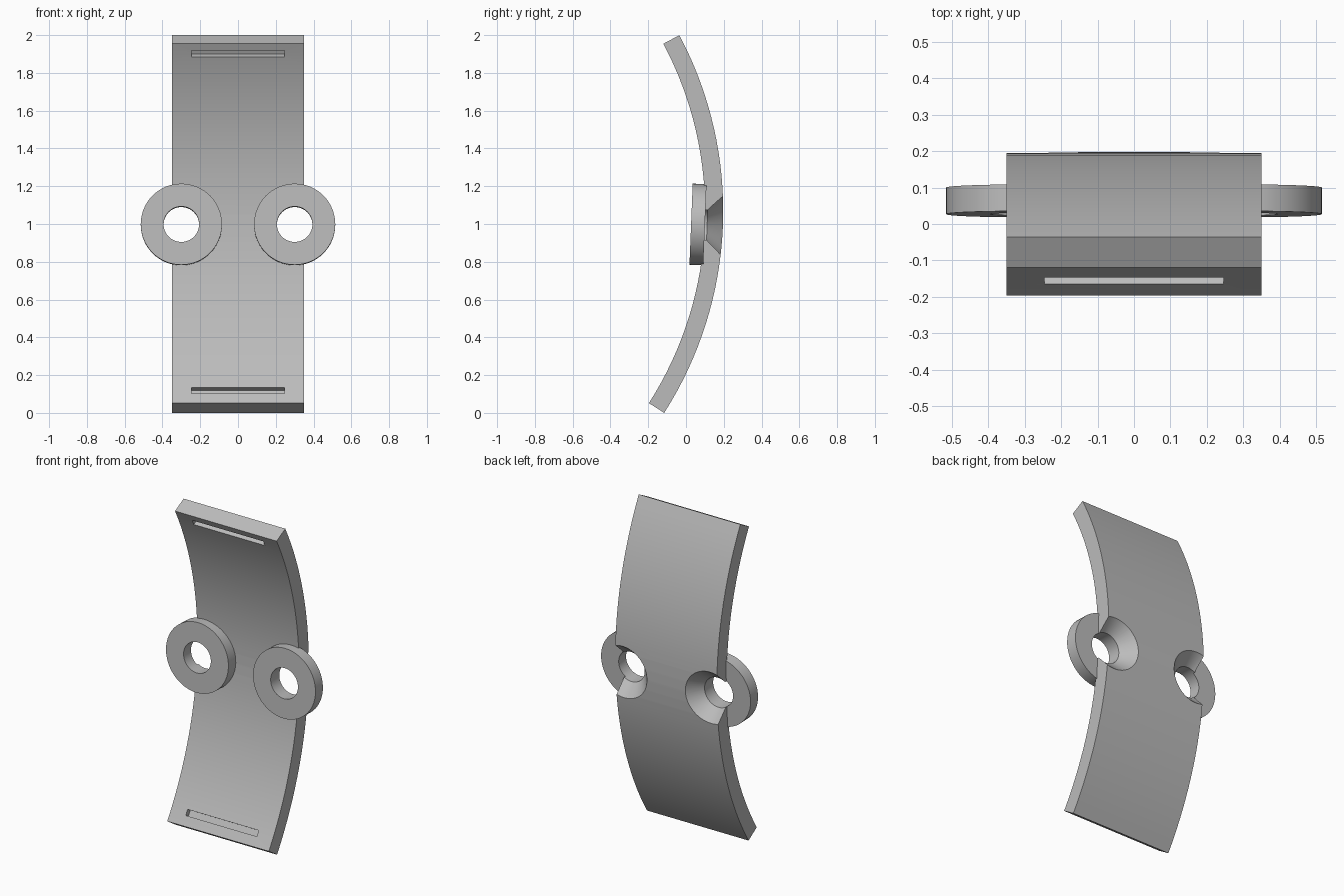
import bpy, bmesh
from math import sin, cos, radians
from mathutils import Matrix, Vector

old = bpy.data.objects.get("Cube")
if old:
    bpy.data.objects.remove(old, do_unlink=True)

grey = bpy.data.materials.new("plain grey")
grey.use_nodes = True
color = (0.5, 0.5, 0.5, 1)
grey.diffuse_color = color
grey.node_tree.nodes["Principled BSDF"].inputs["Base Color"].default_value = color

# Arc of the strap in the side plane
CY, CZ = -1.786, 1.0685
R_OUT, R_IN = 1.983, 1.887
A_LOW, A_HIGH = radians(-32.6), radians(28.0)
HALF_W = 0.35
TILT = radians(2.3)
HOLE_R = 0.094


def arc_point(radius, angle):
    return CY + radius * cos(angle), CZ + radius * sin(angle)


def finish(name, bm):
    bmesh.ops.recalc_face_normals(bm, faces=bm.faces)
    mesh = bpy.data.meshes.new(name)
    bm.to_mesh(mesh)
    bm.free()
    obj = bpy.data.objects.new(name, mesh)
    bpy.context.collection.objects.link(obj)
    mesh.materials.append(grey)
    return obj


def lathe(name, profile, x, closed=False, sides=64):
    """Spin (radius, depth) points about the tilted front-to-back axis."""
    bm = bmesh.new()
    rings = [[bm.verts.new((r * cos(i * 6.2831853 / sides), d,
                            r * sin(i * 6.2831853 / sides)))
              for i in range(sides)] for r, d in profile]
    pairs = list(zip(rings, rings[1:]))
    if closed:
        pairs.append((rings[-1], rings[0]))
    else:
        bm.faces.new(rings[0])
        bm.faces.new(rings[-1])
    for a, b in pairs:
        for i in range(sides):
            j = (i + 1) % sides
            bm.faces.new((a[i], a[j], b[j], b[i]))
    place = Matrix.Translation((x, 0, 1)) @ Matrix.Rotation(-TILT, 4, "X")
    bm.transform(place)
    return finish(name, bm)


def activate(obj):
    bpy.ops.object.select_all(action="DESELECT")
    obj.select_set(True)
    bpy.context.view_layer.objects.active = obj


def cut(target, cutter):
    mod = target.modifiers.new("cut", "BOOLEAN")
    mod.operation = "DIFFERENCE"
    mod.solver = "EXACT"
    mod.object = cutter
    activate(target)
    bpy.ops.object.modifier_apply(modifier=mod.name)
    bpy.data.objects.remove(cutter, do_unlink=True)


# Curved strap: side profile extruded across the width
steps = 32
angles = [A_LOW + (A_HIGH - A_LOW) * i / steps for i in range(steps + 1)]
outline = [arc_point(R_OUT, a) for a in angles]
outline += [arc_point(R_IN, a) for a in reversed(angles)]
bm = bmesh.new()
side = bm.faces.new([bm.verts.new((-HALF_W, y, z)) for y, z in outline])
ext = bmesh.ops.extrude_face_region(bm, geom=[side])
verts = [v for v in ext["geom"] if isinstance(v, bmesh.types.BMVert)]
bmesh.ops.translate(bm, verts=verts, vec=(2 * HALF_W, 0, 0))
strap = finish("curved_strap", bm)

# Shallow slots on the inner face near both ends
for angle in (radians(26.2), radians(-30.2)):
    y, z = arc_point(R_IN, angle)
    bm = bmesh.new()
    bmesh.ops.create_cube(bm, size=1)
    bm.transform(Matrix.Translation((0, y, z)) @ Matrix.Rotation(angle, 4, "X")
                 @ Matrix.Diagonal(Vector((0.49, 0.06, 0.036, 1))))
    cut(strap, finish("slot_cutter", bm))

# Countersunk holes through the strap, and the ring in front of each
for label, x in (("left", 0.3), ("right", -0.3)):
    cut(strap, lathe("hole_cutter", [(HOLE_R, 0.0), (HOLE_R, 0.112),
                                     (0.172, 0.2), (0.172, 0.3)], x))
    ring = lathe(label + "_ring", [(HOLE_R, 0.027), (0.215, 0.027),
                                   (0.215, 0.1), (HOLE_R, 0.1)], x, closed=True)
    activate(ring)
    bpy.ops.object.shade_smooth_by_angle(angle=radians(30))

activate(strap)
bpy.ops.object.shade_smooth_by_angle(angle=radians(20))
